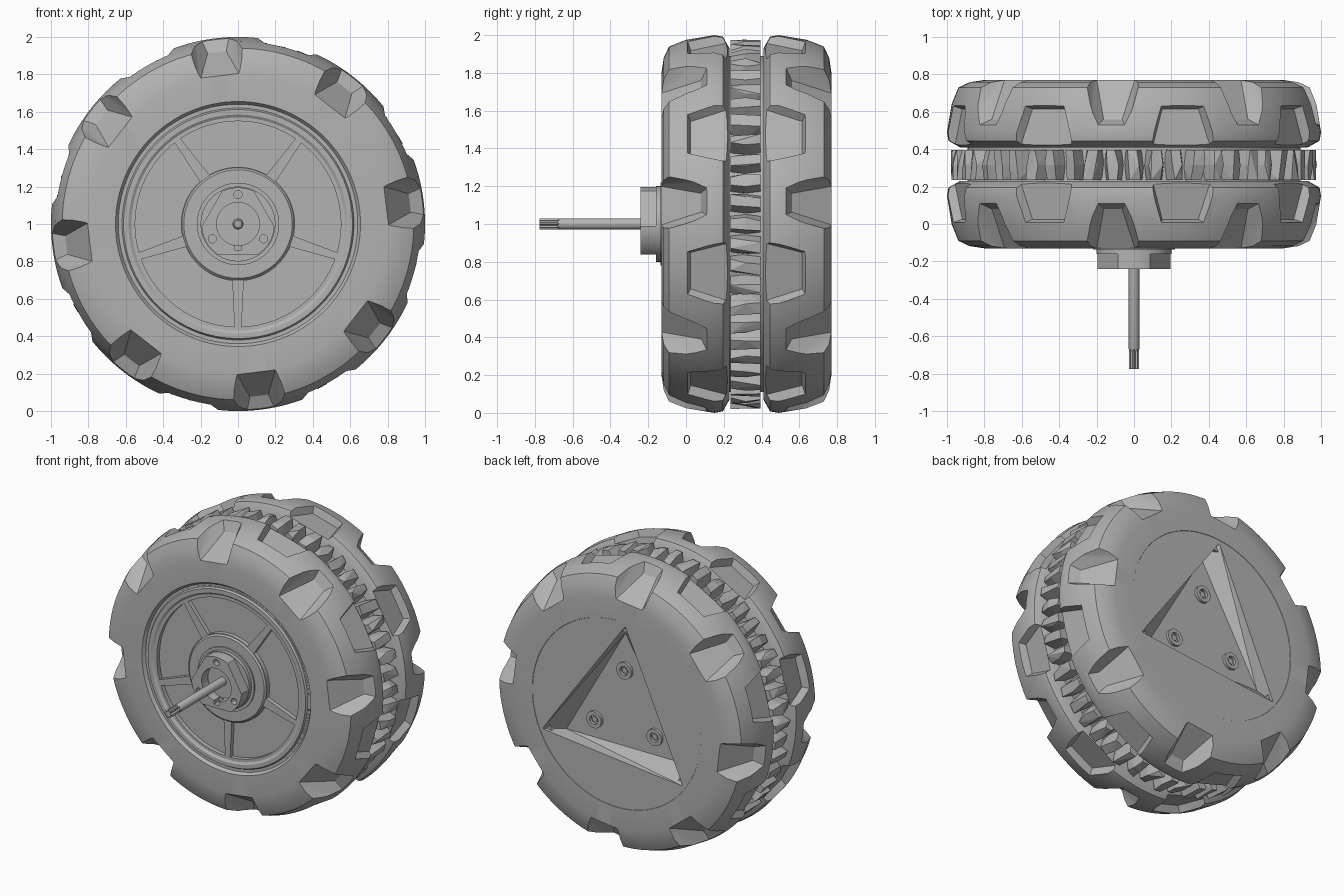
import bpy, bmesh, random
from math import sin, cos, pi, radians
from mathutils import Vector

random.seed(4)
if "Cube" in bpy.data.objects:
    bpy.data.objects.remove(bpy.data.objects["Cube"])

grey = bpy.data.materials.new("plain_grey")
grey.use_nodes = True
grey.diffuse_color = (0.45, 0.45, 0.45, 1)
grey.node_tree.nodes["Principled BSDF"].inputs["Base Color"].default_value = grey.diffuse_color

MID = 0.32            # middle plane of the wheel along y
TURN = radians(7)     # angle of the first shoulder notch


def polar(r, a, y, side=0.0):
    """Point at radius r and angle a about the axle, moved sideways."""
    return Vector((r * cos(a) - side * sin(a), y, 1 + r * sin(a) + side * cos(a)))


def finish(name, bm):
    bmesh.ops.remove_doubles(bm, verts=bm.verts, dist=1e-5)
    bmesh.ops.recalc_face_normals(bm, faces=bm.faces)
    mesh = bpy.data.meshes.new(name)
    bm.to_mesh(mesh)
    bm.free()
    mesh.materials.append(grey)
    obj = bpy.data.objects.new(name, mesh)
    bpy.context.collection.objects.link(obj)
    return obj


def lathe(name, profile, n=96, at=(0, 0)):
    """Turn a closed (radius, y) profile about the y axis."""
    bm = bmesh.new()
    off = Vector((at[0], 0, at[1]))
    rings = [[bm.verts.new(polar(r, 2 * pi * i / n, y) + off) for r, y in profile] for i in range(n)]
    m = len(profile)
    for i in range(n):
        a, b = rings[i], rings[(i + 1) % n]
        for j in range(m):
            k = (j + 1) % m
            if profile[j][0] > 0 or profile[k][0] > 0:
                bm.faces.new((a[j], a[k], b[k], b[j]))
    return finish(name, bm)


def disc(name, r, y0, y1, n=64, at=(0, 0)):
    return lathe(name, [(0, y0), (r, y0), (r, y1), (0, y1)], n, at)


def add_prism(bm, outline, y0, y1):
    """Extrude an outline of (radius, angle) points along y."""
    face = bm.faces.new([bm.verts.new(polar(r, a, y0)) for r, a in outline])
    new = bmesh.ops.extrude_face_region(bm, geom=[face])["geom"]
    bmesh.ops.translate(bm, verts=[v for v in new if isinstance(v, bmesh.types.BMVert)], vec=(0, y1 - y0, 0))


def add_hull(bm, points):
    verts = [bm.verts.new(p) for p in points]
    bmesh.ops.convex_hull(bm, input=verts)


def cut(obj, cutter):
    mod = obj.modifiers.new("cut", "BOOLEAN")
    mod.operation, mod.solver, mod.object = "DIFFERENCE", "EXACT", cutter
    mod.use_self = True
    bpy.context.view_layer.update()
    mesh = bpy.data.meshes.new_from_object(obj.evaluated_get(bpy.context.evaluated_depsgraph_get()))
    obj.modifiers.clear()
    obj.data = mesh
    bpy.data.objects.remove(cutter)


# Tyre halves: the same tread, mirrored about the middle plane
TYRE = [(0.58, -0.11), (0.64, -0.11), (0.655, -0.13), (0.80, -0.13), (0.88, -0.118), (0.94, -0.09),
        (0.975, 0.0), (1.0, 0.15), (0.992, 0.195), (0.93, 0.23), (0.58, 0.23)]
# Each cutter corner row: radius, y, half width
NOTCH = [(0.78, -0.16, 0.11), (0.925, 0.08, 0.05), (1.08, -0.16, 0.22), (1.08, 0.15, 0.10)]
POCKET = [(0.925, 0.025, 0.10), (0.955, 0.26, 0.17), (1.08, -0.03, 0.16), (1.08, 0.26, 0.24)]
for name, flip in (("front_tyre", False), ("back_tyre", True)):
    def place(y):
        return 2 * MID - y if flip else y
    tyre = lathe(name, [(r, place(y)) for r, y in TYRE], 120)
    bm = bmesh.new()
    for k in range(8):
        for shape, shift in ((NOTCH, 0), (POCKET, pi / 8)):
            a = TURN + k * pi / 4 + shift
            add_hull(bm, [polar(r, a, place(y), s * w) for r, y, w in shape for s in (-1, 1)])
    cut(tyre, finish(name + "_cutter", bm))

# Middle band with rough chipped teeth
lathe("middle_band", [(0.6, 0.2), (0.89, 0.2), (0.89, 0.44), (0.6, 0.44)])
bm = bmesh.new()
TEETH = 52
for k in range(TEETH):
    a = 2 * pi * k / TEETH
    lean = random.uniform(-0.012, 0.012)
    pts = []
    for y, s in ((0.235, 1), (0.315, 1.2), (0.395, 1)):
        for side in (-1, 1):
            skew = lean * (y - MID) / 0.08 + random.uniform(-0.008, 0.008)
            pts.append(polar(0.87, a, y, side * 0.045 * s))
            pts.append(polar(random.uniform(0.95, 0.98), a, y, side * 0.025 * s + skew))
    add_hull(bm, pts)
finish("middle_teeth", bm)

# Front wheel face with five sunken windows
face = lathe("front_wheel_face", [(0, -0.125), (0.29, -0.125), (0.30, -0.115), (0.57, -0.115), (0.585, -0.125),
                                  (0.612, -0.125), (0.62, -0.112), (0.63, -0.112), (0.63, 0.1), (0, 0.1)])
bm = bmesh.new()
for k in range(5):
    start = radians(-90 + 72 * k)
    outline = []
    for r, gap, order in ((0.55, 0.035, 1), (0.305, 0.10, -1)):
        arc = [start + gap + (radians(72) - 2 * gap) * i / 16 for i in range(17)]
        outline += [(r, a) for a in arc[::order]]
    add_prism(bm, outline, -0.2, -0.085)
cut(face, finish("window_cutter", bm))

# Hub: round base, clipped three-sided boss, centre recess, slot and bolt holes
disc("hub_base", 0.22, -0.135, -0.05)
disc("hub_collar", 0.2, -0.16, -0.05)
bm = bmesh.new()
outline = []
for i in range(96):
    a = 2 * pi * i / 96
    off = (a + pi / 2 + pi / 3) % (2 * pi / 3) - pi / 3
    outline.append((min(0.195, 0.162 / cos(off)), a))
add_prism(bm, outline, -0.24, -0.1)
hub = finish("hub_boss", bm)
cut(hub, disc("recess_cutter", 0.115, -0.3, -0.17, 48))
for k in range(3):
    a = pi / 2 + k * 2 * pi / 3
    cut(hub, disc("bolt_cutter", 0.022, -0.3, -0.2, 20, (0.158 * cos(a), 0.158 * sin(a))))
bm = bmesh.new()
add_hull(bm, [Vector((x, y, z)) for x in (-0.02, 0.02) for y in (-0.3, -0.18) for z in (0.86, 0.95)])
cut(hub, finish("slot_cutter", bm))

# Axle with a splined tip
lathe("axle", [(0, -0.68), (0.022, -0.68), (0.029, -0.665), (0.029, 0), (0, 0)], 32)
bm = bmesh.new()
add_prism(bm, [((0.028, 0.018)[i % 2], i * pi / 8) for i in range(16)], -0.775, -0.66)
finish("axle_tip", bm)

# Back face with a three-cornered recess and its screws
back = disc("back_face", 0.66, 0.4, 0.768, 96)
bm = bmesh.new()
add_hull(bm, [polar(r, radians(a) + k * 2 * pi / 3, y)
              for r, a, y in ((0.63, 96, 0.768), (0.64, 96, 0.80), (0.53, 90, 0.67)) for k in range(3)])
cut(back, finish("recess_cutter", bm))
for k in range(3):
    a = pi / 2 + k * 2 * pi / 3
    spot = (0.27 * cos(a), 0.27 * sin(a))
    lathe("screw_ring", [(0.032, 0.66), (0.058, 0.66), (0.058, 0.69), (0.032, 0.69)], 28, spot)
    disc("screw_head", 0.02, 0.66, 0.68, 20, spot)

# Smooth shading with sharp edges kept
bpy.ops.object.select_all(action="DESELECT")
for obj in bpy.context.scene.objects:
    if obj.type == "MESH" and obj.name != "middle_teeth":
        obj.select_set(True)
        bpy.context.view_layer.objects.active = obj
bpy.ops.object.shade_smooth_by_angle(angle=radians(30))
